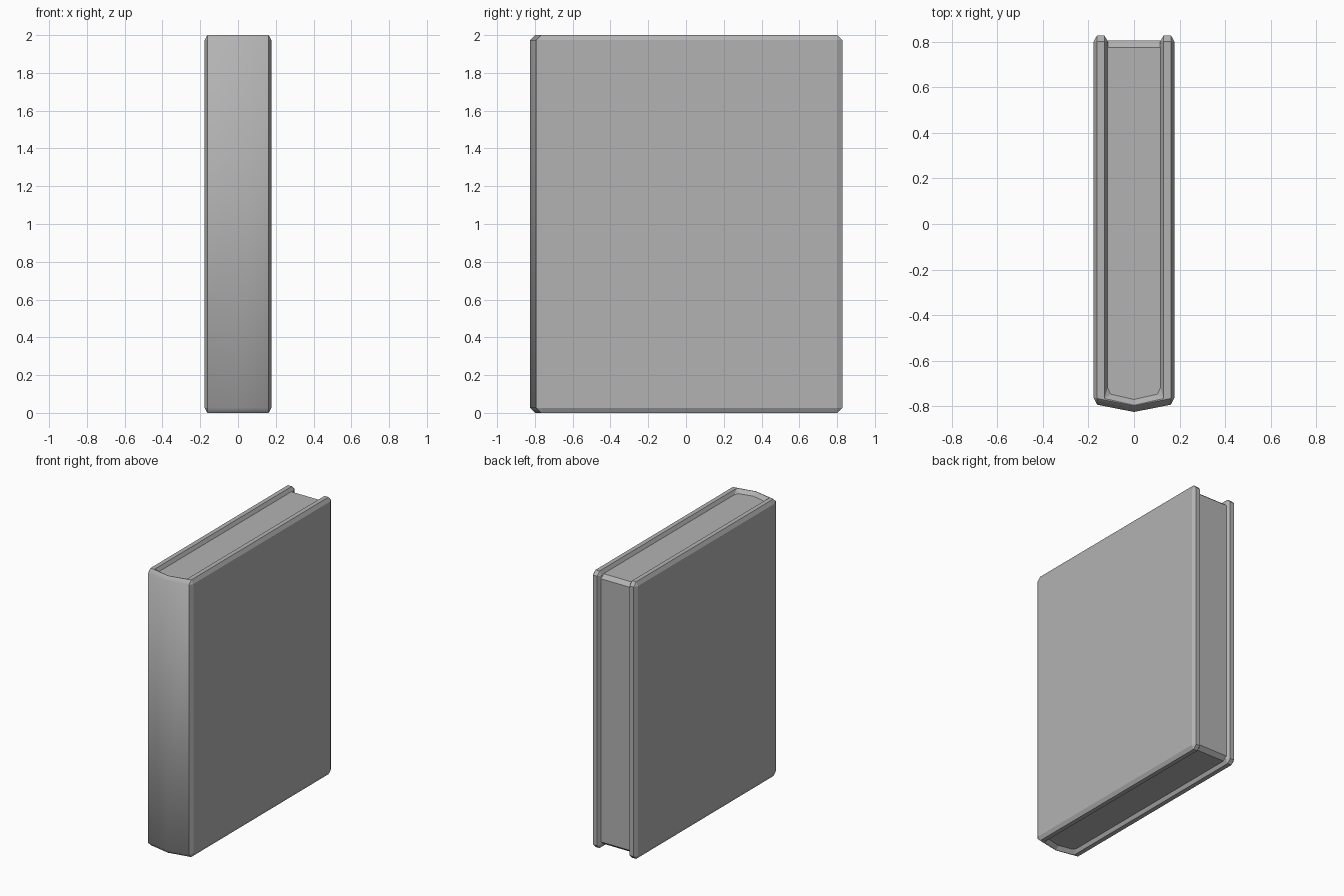
import bpy, bmesh, math
from mathutils import Matrix

if "Cube" in bpy.data.objects:
    bpy.data.objects.remove(bpy.data.objects["Cube"])

STRETCH = 0.55   # bevels are narrower across the thickness of the book

grey = bpy.data.materials.new("dark_grey")
grey.diffuse_color = (0.45, 0.45, 0.45, 1)
grey.use_nodes = True
grey.node_tree.nodes["Principled BSDF"].inputs["Base Color"].default_value = grey.diffuse_color


def prism(name, points, offset):
    """Face through the points, extruded along the offset vector."""
    bm = bmesh.new()
    face = bm.faces.new([bm.verts.new(p) for p in points])
    new = bmesh.ops.extrude_face_region(bm, geom=[face])["geom"]
    bmesh.ops.translate(bm, vec=offset,
                        verts=[v for v in new if isinstance(v, bmesh.types.BMVert)])
    bmesh.ops.recalc_face_normals(bm, faces=bm.faces)
    mesh = bpy.data.meshes.new(name)
    bm.to_mesh(mesh)
    bm.free()
    mesh.materials.append(grey)
    obj = bpy.data.objects.new(name, mesh)
    bpy.context.collection.objects.link(obj)
    return obj


# Cover: U-shaped outline with a slightly pointed spine, beveled all round
half = [(0.177, -0.79), (0.177, 0.828), (0.115, 0.828), (0.115, -0.742)]
outline = ([(0, -0.825)] + half + [(0, -0.768)]
           + [(-x, y) for x, y in reversed(half)])
cover = prism("cover", [(x / STRETCH, y, 0) for x, y in outline], (0, 0, 2))
bm = bmesh.new()
bm.from_mesh(cover.data)
sharp = [e for e in bm.edges if e.calc_face_angle(0) > math.radians(40)]
bmesh.ops.bevel(bm, geom=sharp, offset=0.027, segments=1,
                affect='EDGES', clamp_overlap=True)
bmesh.ops.transform(bm, matrix=Matrix.Diagonal((STRETCH, 1, 1, 1)), verts=bm.verts)
bmesh.ops.recalc_face_normals(bm, faces=bm.faces)
bm.normal_update()

# Smooth only the outer spine and its top and bottom bevels
for f in bm.faces:
    c = f.calc_center_median()
    f.smooth = c.y < -0.75 and abs(c.x) < 0.12 and f.normal.y < -0.3
    f.material_index = 0
bm.to_mesh(cover.data)
bm.free()

# Pages: block with chamfered rear edges, tucked into the cover
side = [(-0.785, 0.025), (0.775, 0.025), (0.805, 0.05),
        (0.805, 1.95), (0.775, 1.975), (-0.785, 1.975)]
prism("pages", [(-0.125, y, z) for y, z in side], (0.25, 0, 0))
